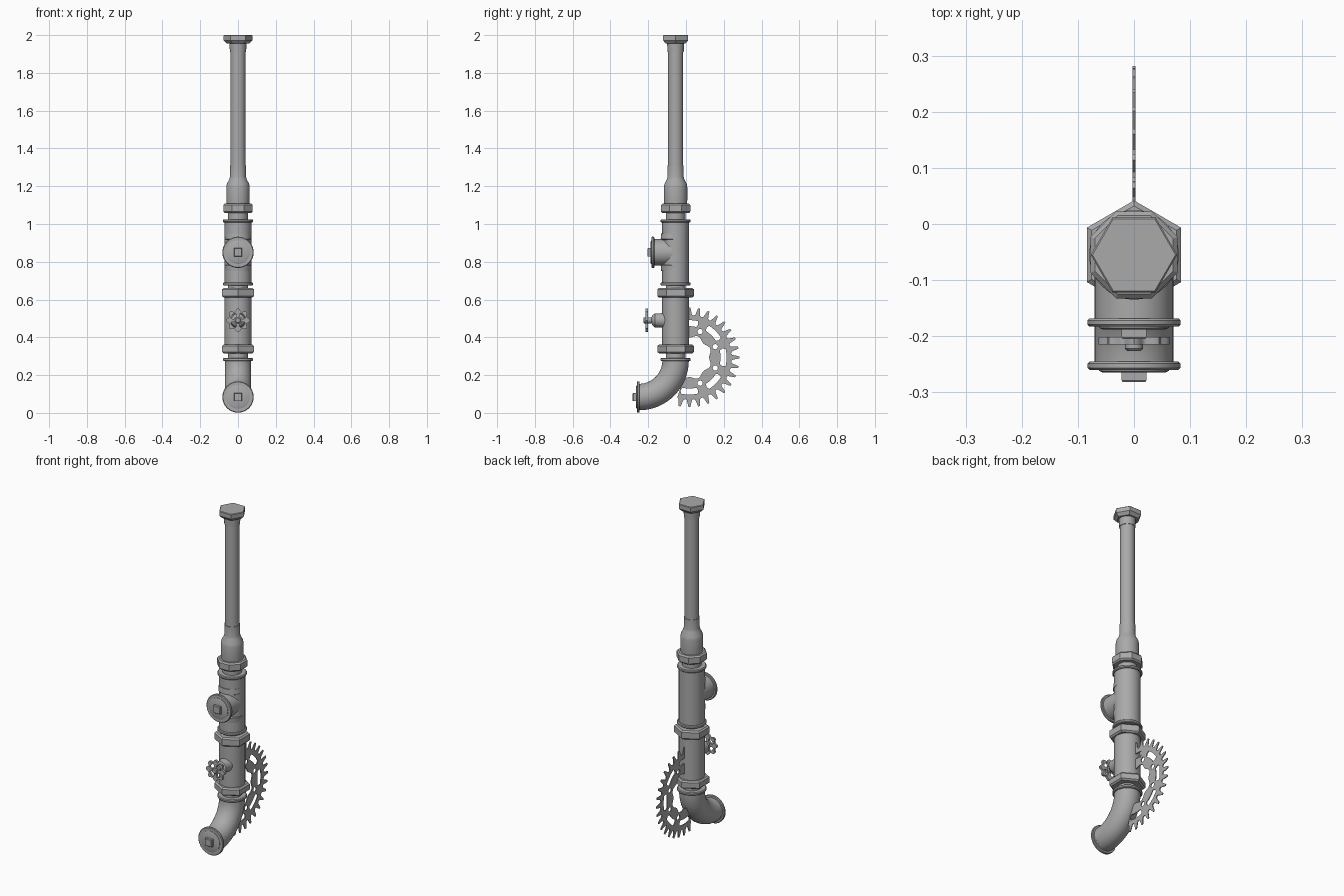
import bpy, bmesh
from math import sin, cos, pi, radians
from mathutils import Matrix, Vector

if "Cube" in bpy.data.objects:
    bpy.data.objects.remove(bpy.data.objects["Cube"])

steel = bpy.data.materials.new("grey steel")
steel.use_nodes = True
GREY = (0.4, 0.4, 0.4, 1)
steel.diffuse_color = GREY
steel.node_tree.nodes["Principled BSDF"].inputs["Base Color"].default_value = GREY

AXIS_Y = -0.055                              # the upright pipe's centre line
UP = Matrix.Translation((0, AXIS_Y, 0))
FORWARD = Matrix.Rotation(pi / 2, 4, 'X')    # local z becomes -y
SIDEWAYS = Matrix(((0, 0, 1, 0), (1, 0, 0, 0), (0, 1, 0, 0), (0, 0, 0, 1)))


def forward_at(z):
    return Matrix.Translation((0, 0, z)) @ FORWARD


def finish(obj, angle=35):
    obj.data.materials.append(steel)
    bpy.ops.object.select_all(action='DESELECT')
    obj.select_set(True)
    bpy.context.view_layer.objects.active = obj
    bpy.ops.object.shade_smooth_by_angle(angle=radians(angle))


def skin(name, rings, angle=35):
    """Join equal rings of points into a closed, capped surface."""
    bm = bmesh.new()
    rows = [[bm.verts.new(p) for p in ring] for ring in rings]
    n = len(rows[0])
    for a, b in zip(rows, rows[1:]):
        for i in range(n):
            j = (i + 1) % n
            bm.faces.new((a[i], a[j], b[j], b[i]))
    bm.faces.new(rows[0][::-1])
    bm.faces.new(rows[-1])
    bmesh.ops.recalc_face_normals(bm, faces=bm.faces)
    mesh = bpy.data.meshes.new(name)
    bm.to_mesh(mesh)
    bm.free()
    obj = bpy.data.objects.new(name, mesh)
    bpy.context.collection.objects.link(obj)
    finish(obj, angle)
    return obj


def lathe(name, profile, frame=UP, sides=32, turn=0, angle=35):
    """Profile of (radius, distance along axis)."""
    turns = [turn + 2 * pi * i / sides for i in range(sides)]
    return skin(name, [[frame @ Vector((r * cos(a), r * sin(a), t)) for a in turns]
                       for r, t in profile], angle)


def nut(name, low, high, radius, sides=6, turn=pi / 2, frame=UP):
    c = 0.008
    lathe(name, [(radius * 0.9, low), (radius, low + c), (radius, high - c),
                 (radius * 0.9, high)], frame, sides, turn, 15)


def flange(name, low, high, radius, frame=UP):
    e = (high - low) * 0.25
    lathe(name, [(radius - e, low), (radius, low + e), (radius, high - e),
                 (radius - e, high)], frame)


def plate(name, loops, thickness, frame):
    """Flat plate from an outline followed by hole loops."""
    curve = bpy.data.curves.new(name, 'CURVE')
    curve.dimensions = '2D'
    curve.fill_mode = 'BOTH'
    curve.extrude = thickness / 2
    for loop in loops:
        spline = curve.splines.new('POLY')
        spline.points.add(len(loop) - 1)
        for point, (x, y) in zip(spline.points, loop):
            point.co = (x, y, 0, 1)
        spline.use_cyclic_u = True
    obj = bpy.data.objects.new(name, curve)
    bpy.context.collection.objects.link(obj)
    obj.matrix_world = frame
    bpy.ops.object.select_all(action='DESELECT')
    obj.select_set(True)
    bpy.context.view_layer.objects.active = obj
    bpy.ops.object.convert(target='MESH')
    finish(bpy.context.object)


def polar(r, degrees):
    return r * cos(radians(degrees)), r * sin(radians(degrees))


def slot(r0, r1, mid, half, steps=8):
    """Arc-shaped hole with rounded-off ends."""
    span = [mid - half + 2 * half * i / steps for i in range(steps + 1)]
    ends = (r0 + r1) / 2
    return ([polar(r0, a) for a in span] + [polar(ends, mid + half * 1.15)]
            + [polar(r1, a) for a in reversed(span)] + [polar(ends, mid - half * 1.15)])


# Top cap, barrel tube and reducer
lathe("top_cap", [(0.06, 1.955), (0.077, 1.972), (0.077, 1.997), (0.074, 2.0)],
      sides=6, angle=15)
lathe("top_collar", [(0.043, 1.91), (0.045, 1.96)])
lathe("upper_tube", [(0.04, 1.29), (0.04, 1.92)])
lathe("reducer", [(0.06, 1.1), (0.062, 1.13), (0.062, 1.195), (0.059, 1.212),
                  (0.046, 1.237), (0.043, 1.25), (0.043, 1.31)])

# Couplings along the main pipe
nut("upper_nut", 1.057, 1.108, 0.084, sides=8, turn=pi / 8)
lathe("pipe_core", [(0.052, 0.27), (0.052, 1.1)])
nut("middle_nut", 0.61, 0.662, 0.097)
nut("lower_nut", 0.315, 0.362, 0.097)
for name, low in (("tee_top", 1.008), ("tee_bottom", 0.674), ("elbow_top", 0.274)):
    flange(name + "_flange", low, low + 0.017, 0.08)

# Tee body with a plugged front branch, and the valve body
lathe("tee_body", [(0.071, 0.68), (0.071, 1.015)])
lathe("valve_body", [(0.071, 0.34), (0.071, 0.635)])
lathe("tee_branch", [(0.07, 0.06), (0.07, 0.175)], forward_at(0.85))
for s in (-1, 1):       # webs that blend the branch into the body
    lathe("branch_fillet", [(0.03, 0.85 + s * 0.04), (0.071, 0.85 + s * 0.07),
                            (0.068, 0.85 + s * 0.1)],
          Matrix.Translation((0, AXIS_Y - 0.008, 0)))

# Elbow: quarter bend from upright to forward
BEND, END_Z = 0.187, 0.084
rings = []
for k in range(17):
    t = pi / 2 * k / 16
    ring = []
    for i in range(32):
        a = 2 * pi * i / 32
        reach = BEND + 0.07 * cos(a)
        ring.append((0.07 * sin(a), AXIS_Y - BEND + reach * cos(t),
                     END_Z + BEND - reach * sin(t) + 0.008 * (1 - k / 16)))
    rings.append(ring)
elbow = skin("elbow", rings)
lathe("elbow_end", [(0.07, 0.235), (0.07, 0.25)], forward_at(END_Z))

# Flange, shallow plug and square head on both open ends
for name, z, y in (("tee", 0.85, 0.168), ("elbow", END_Z, 0.245)):
    at = forward_at(z)
    flange(name + "_end_flange", y, y + 0.015, 0.083, at)
    lathe(name + "_plug", [(0.062, y), (0.062, y + 0.017), (0.055, y + 0.02)], at)
    lathe(name + "_plug_head", [(0.031, y), (0.031, y + 0.034), (0.028, y + 0.037)],
          at, 4, pi / 4)

# Valve bonnet, stem and lobed hand wheel
VALVE = forward_at(0.49)
lathe("valve_bonnet", [(0.045, 0.1), (0.037, 0.135), (0.037, 0.165), (0.026, 0.178),
                       (0.016, 0.182), (0.016, 0.222), (0.012, 0.226)], VALVE, 24)
wheel = [polar(0.056 + 0.007 * cos(radians(8 * a)), a) for a in range(0, 360, 5)]
holes = [slot(0.022, 0.041, 45 + 90 * k, 26) for k in range(4)]
plate("hand_wheel", [wheel] + holes, 0.014, VALVE @ Matrix.Translation((0, 0, 0.208)))

# Toothed half ring behind the lower pipe
TEETH, REACH = 32, 105
pitch = 360 / TEETH
outline = []
for k in range(-9, 10):
    for shift, r in ((-0.5, 0.222), (-0.3, 0.227), (-0.1, 0.264), (0.1, 0.264),
                     (0.3, 0.227)):
        outline.append(polar(r, (k + shift) * pitch))
for a in range(REACH, -REACH - 1, -5):
    outline.append(polar(0.112 - 0.008 * cos(radians(8 * a)), a))
cuts = [slot(0.165, 0.197, 45 * k, 13) for k in range(-2, 3)]
for k in range(-2, 2):
    cx, cy = polar(0.148, 45 * k + 22.5)
    cuts.append([(cx + x, cy + y) for x, y in (polar(0.014, a) for a in range(0, 360, 30))])
plate("toothed_ring", [outline] + cuts, 0.005,
      Matrix.Translation((0, 0.018, 0.294)) @ SIDEWAYS)
